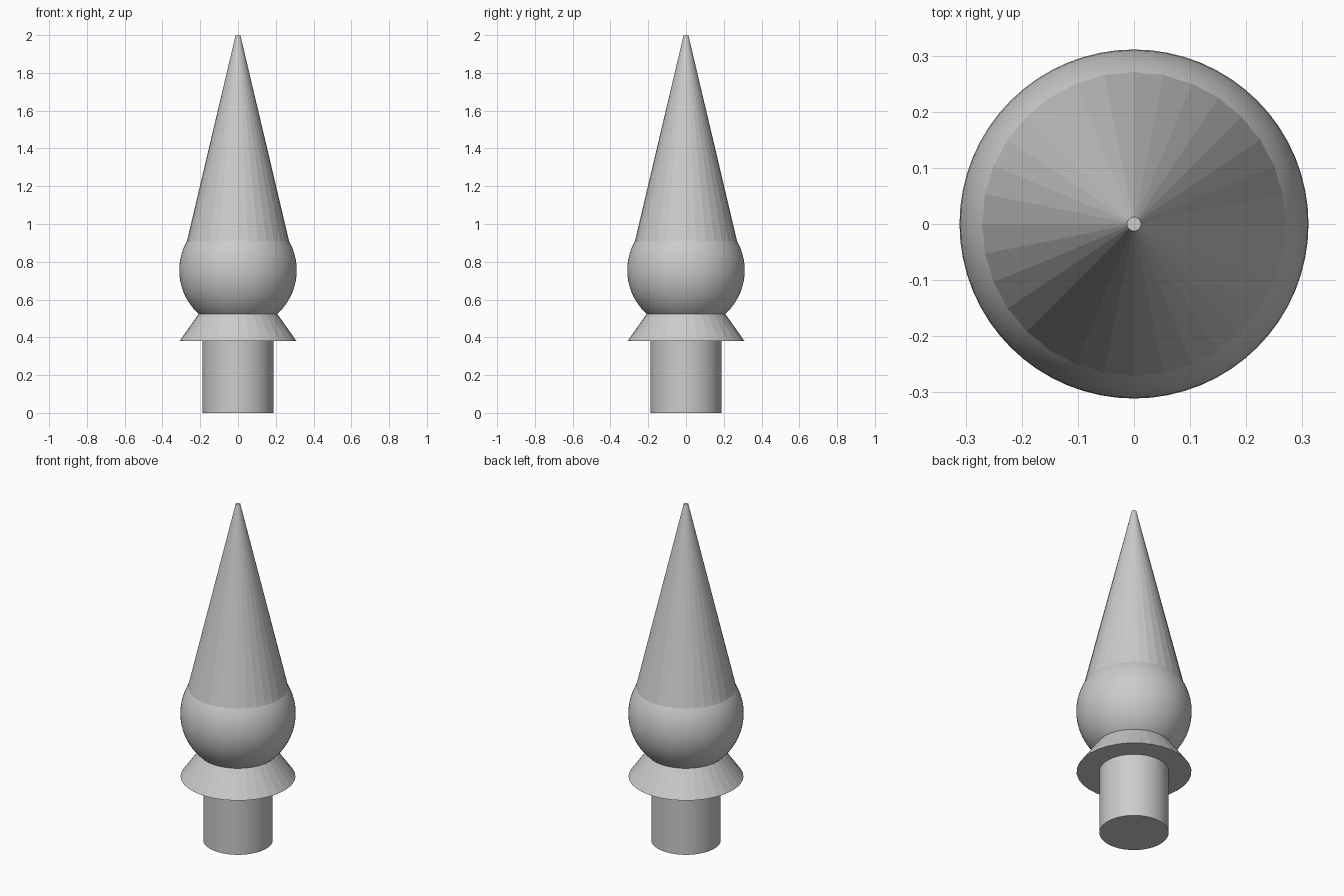
import bpy
import math

cube = bpy.data.objects.get("Cube")
if cube:
    bpy.data.objects.remove(cube, do_unlink=True)

GREY = (0.6, 0.6, 0.6, 1.0)
grey = bpy.data.materials.new("plain grey")
grey.use_nodes = True
grey.diffuse_color = GREY
grey.node_tree.nodes["Principled BSDF"].inputs["Base Color"].default_value = GREY


def finish(name, smooth_angle=None):
    """Name the new part, colour it and optionally smooth it."""
    part = bpy.context.object
    part.name = name
    part.data.materials.append(grey)
    if smooth_angle:
        bpy.ops.object.shade_smooth_by_angle(angle=math.radians(smooth_angle))
    return part


def tapered(name, bottom_radius, top_radius, bottom, top, sides, smooth_angle=None):
    """Capped round part between two heights."""
    bpy.ops.mesh.primitive_cone_add(
        vertices=sides, radius1=bottom_radius, radius2=top_radius,
        depth=top - bottom, location=(0, 0, (bottom + top) / 2))
    return finish(name, smooth_angle)


# Mounting stem and flared collar
tapered("stem", 0.187, 0.187, 0, 0.39, 64, 30)
tapered("collar", 0.31, 0.205, 0.38, 0.528, 32)

# Round bulb
bpy.ops.mesh.primitive_uv_sphere_add(
    segments=64, ring_count=32, radius=0.311, location=(0, 0, 0.755))
finish("bulb", 30)

# Faceted spire growing out of the bulb, with a blunt tip
tapered("spire", 0.307, 0.0125, 0.755, 2.0, 32)
